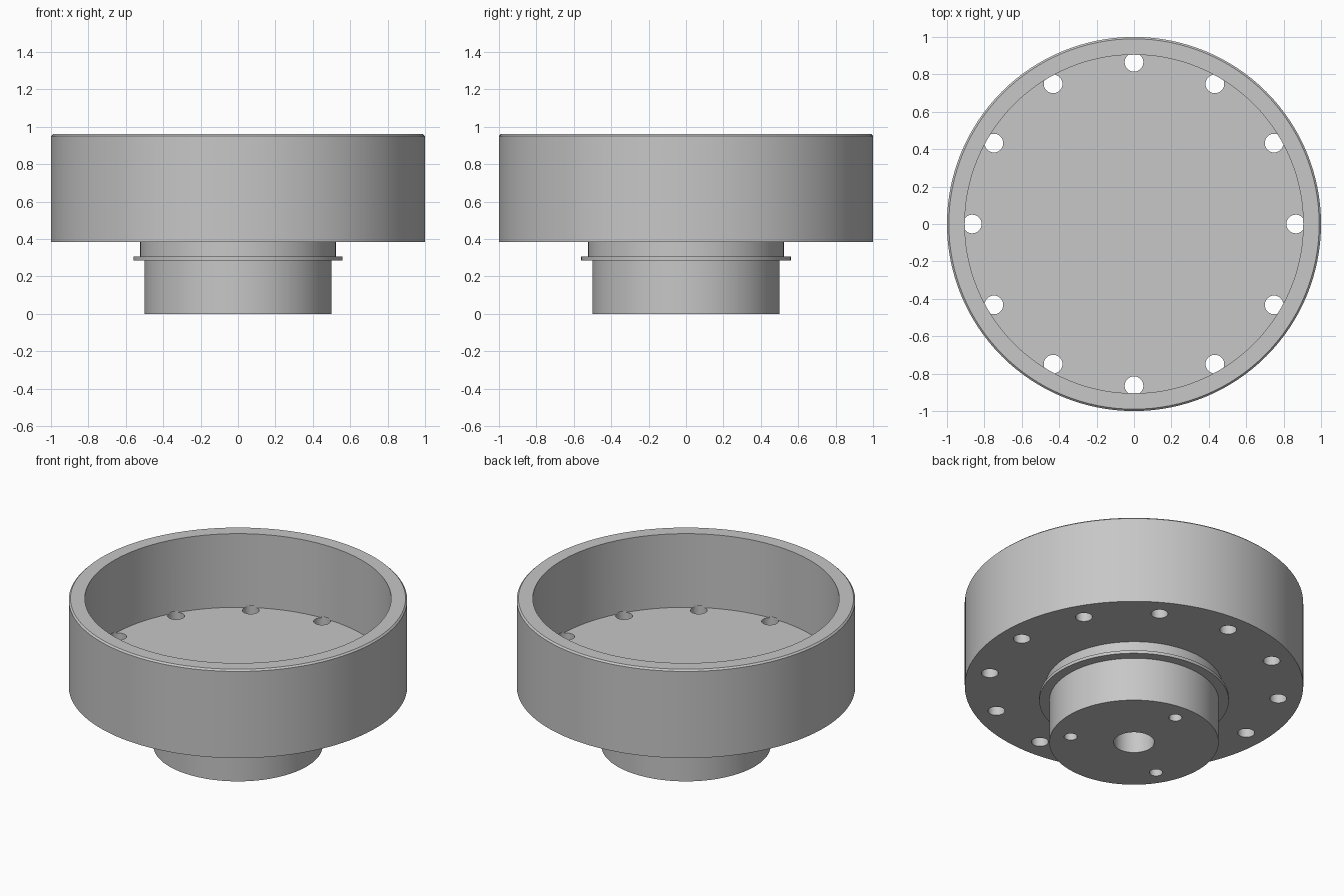
import bpy
import bmesh
from math import cos, sin, radians, tau
from mathutils import Matrix, Vector

cube = bpy.data.objects.get("Cube")
if cube:
    bpy.data.objects.remove(cube, do_unlink=True)

GREY = (0.57, 0.57, 0.57, 1.0)
mat = bpy.data.materials.new("plain grey")
mat.use_nodes = True
mat.diffuse_color = GREY
mat.node_tree.nodes["Principled BSDF"].inputs["Base Color"].default_value = GREY

BASE, FLOOR, TOP = 0.385, 0.48, 0.96


def make_object(name, bm):
    bmesh.ops.recalc_face_normals(bm, faces=bm.faces)
    mesh = bpy.data.meshes.new(name)
    bm.to_mesh(mesh)
    bm.free()
    mesh.materials.append(mat)
    obj = bpy.data.objects.new(name, mesh)
    bpy.context.collection.objects.link(obj)
    return obj


def lathe(name, profile, steps=128):
    bm = bmesh.new()
    verts = [bm.verts.new((r, 0, z)) for r, z in profile]
    edges = [bm.edges.new(pair) for pair in zip(verts, verts[1:])]
    bmesh.ops.spin(bm, geom=verts + edges, cent=(0, 0, 0), axis=(0, 0, 1),
                   angle=tau, steps=steps)
    bmesh.ops.remove_doubles(bm, verts=bm.verts, dist=0.0001)
    return make_object(name, bm)


def ring_of_pins(bm, count, ring, radius, z0, z1, start):
    for i in range(count):
        a = radians(start) + tau * i / count
        spot = Vector((ring * cos(a), ring * sin(a), (z0 + z1) / 2))
        bmesh.ops.create_cone(bm, cap_ends=True, segments=32, radius1=radius,
                              radius2=radius, depth=z1 - z0,
                              matrix=Matrix.Translation(spot))


# Open drum with flanged hub and blind centre bore, turned in one piece
drum = lathe("flanged_drum", [
    (0, 0.25), (0.12, 0.25), (0.12, 0), (0.5, 0),            # bore and hub end
    (0.5, 0.285), (0.56, 0.285), (0.56, 0.305),              # thin flange
    (0.523, 0.305), (0.523, BASE), (0.6, BASE), (1, BASE),   # neck and underside
    (1, TOP - 0.01), (0.99, TOP), (0.905, TOP),              # bevelled rim
    (0.905, FLOOR), (0, FLOOR)])                             # cup interior

# Bolt holes through the drum floor and blind holes in the hub end
pins = bmesh.new()
ring_of_pins(pins, 12, 0.865, 0.05, BASE - 0.1, FLOOR + 0.01, 0)
ring_of_pins(pins, 3, 0.38, 0.039, -0.1, 0.2, 90)
cutter = make_object("hole_cutter", pins)
cutter.hide_render = True

cut = drum.modifiers.new("holes", "BOOLEAN")
cut.operation = "DIFFERENCE"
cut.solver = "EXACT"
cut.object = cutter

bpy.ops.object.select_all(action="DESELECT")
drum.select_set(True)
bpy.context.view_layer.objects.active = drum
bpy.ops.object.modifier_apply(modifier=cut.name)
bpy.data.objects.remove(cutter, do_unlink=True)
bpy.ops.object.shade_smooth_by_angle(angle=radians(30))
